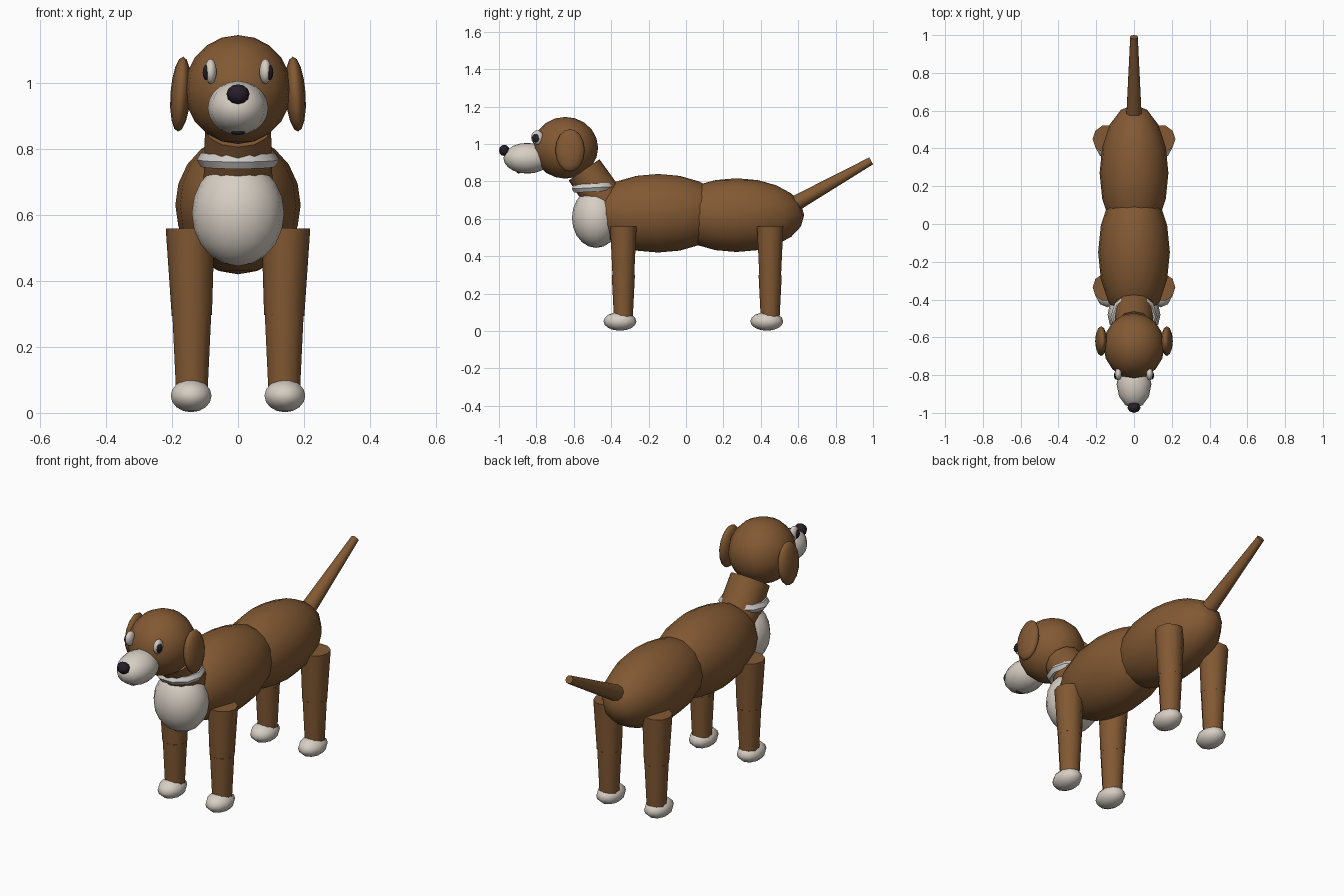
import bpy, math
from mathutils import Vector

if "Cube" in bpy.data.objects:
    bpy.data.objects.remove(bpy.data.objects["Cube"])


def material(name, rgb):
    m = bpy.data.materials.new(name)
    m.diffuse_color = (*rgb, 1)
    m.use_nodes = True
    m.node_tree.nodes["Principled BSDF"].inputs["Base Color"].default_value = m.diffuse_color
    return m


BROWN = material("brown fur", (0.225, 0.1, 0.033))
CREAM = material("cream fur", (0.68, 0.62, 0.55))
DARK = material("dark nose", (0.02, 0.013, 0.022))
GREY = material("pale collar", (0.62, 0.6, 0.57))


def finish(name, mat, angle=50):
    ob = bpy.context.object
    ob.name = name
    ob.data.materials.append(mat)
    bpy.ops.object.transform_apply(location=False, rotation=True, scale=True)
    bpy.ops.object.shade_smooth_by_angle(angle=math.radians(angle))
    return ob


def ball(name, mat, loc, radii, seg=16, rings=10, rot=(0, 0, 0)):
    bpy.ops.mesh.primitive_uv_sphere_add(segments=seg, ring_count=rings, radius=1,
                                         location=loc, rotation=rot)
    bpy.context.object.scale = radii
    return finish(name, mat, 70)


def limb(name, mat, start, end, r1, r2, sides=10):
    a, b = Vector(start), Vector(end)
    d = b - a
    bpy.ops.mesh.primitive_cone_add(vertices=sides, radius1=r1, radius2=r2, depth=d.length,
                                    location=(a + b) / 2,
                                    rotation=d.to_track_quat('Z', 'Y').to_euler())
    return finish(name, mat)


# Torso
ball("front_body", BROWN, (0, -0.15, 0.63), (0.19, 0.375, 0.21))
ball("rear_body", BROWN, (0, 0.27, 0.62), (0.182, 0.362, 0.197))
ball("chest", CREAM, (0, -0.48, 0.605), (0.14, 0.13, 0.16))

# Neck and collar
limb("neck", BROWN, (0, -0.42, 0.68), (0, -0.545, 0.862), 0.105, 0.1, 12)
bpy.ops.mesh.primitive_torus_add(major_segments=10, minor_segments=6, major_radius=0.1,
                                 minor_radius=0.025, location=(0, -0.492, 0.767),
                                 rotation=(math.radians(3), 0, 0))
finish("collar", GREY, 40)

# Head
ball("head", BROWN, (0, -0.645, 0.98), (0.162, 0.175, 0.165))
ball("muzzle", CREAM, (0, -0.848, 0.924), (0.092, 0.128, 0.082), 12, 10)
ball("nose", DARK, (0, -0.972, 0.966), (0.035, 0.028, 0.03), 8, 6)
ball("mouth", DARK, (0, -0.895, 0.852), (0.022, 0.012, 0.009), 8, 6)

for s, side in ((-1, "left"), (1, "right")):
    ball(side + "_ear", BROWN, (s * 0.174, -0.62, 0.966), (0.031, 0.079, 0.114), 12, 8,
         (0, math.radians(-4 * s), 0))
    ball(side + "_eye", CREAM, (s * 0.083, -0.795, 1.035), (0.019, 0.033, 0.038), 10, 8)
    ball(side + "_pupil", DARK, (s * 0.095, -0.803, 1.032), (0.012, 0.021, 0.024), 8, 6)

    # Legs and paws
    for y, end in ((-0.335, "front"), (0.45, "rear")):
        n = side + "_" + end
        limb(n + "_upper_leg", BROWN, (s * 0.14, y, 0.295), (s * 0.145, y, 0.56), 0.061, 0.074)
        limb(n + "_lower_leg", BROWN, (s * 0.14, y, 0.06), (s * 0.14, y, 0.3), 0.05, 0.062)
        ball(n + "_paw", CREAM, (s * 0.142, y - 0.018, 0.052), (0.065, 0.088, 0.05), 10, 8)

# Tail
limb("tail", BROWN, (0, 0.56, 0.668), (0, 0.99, 0.91), 0.043, 0.021)
